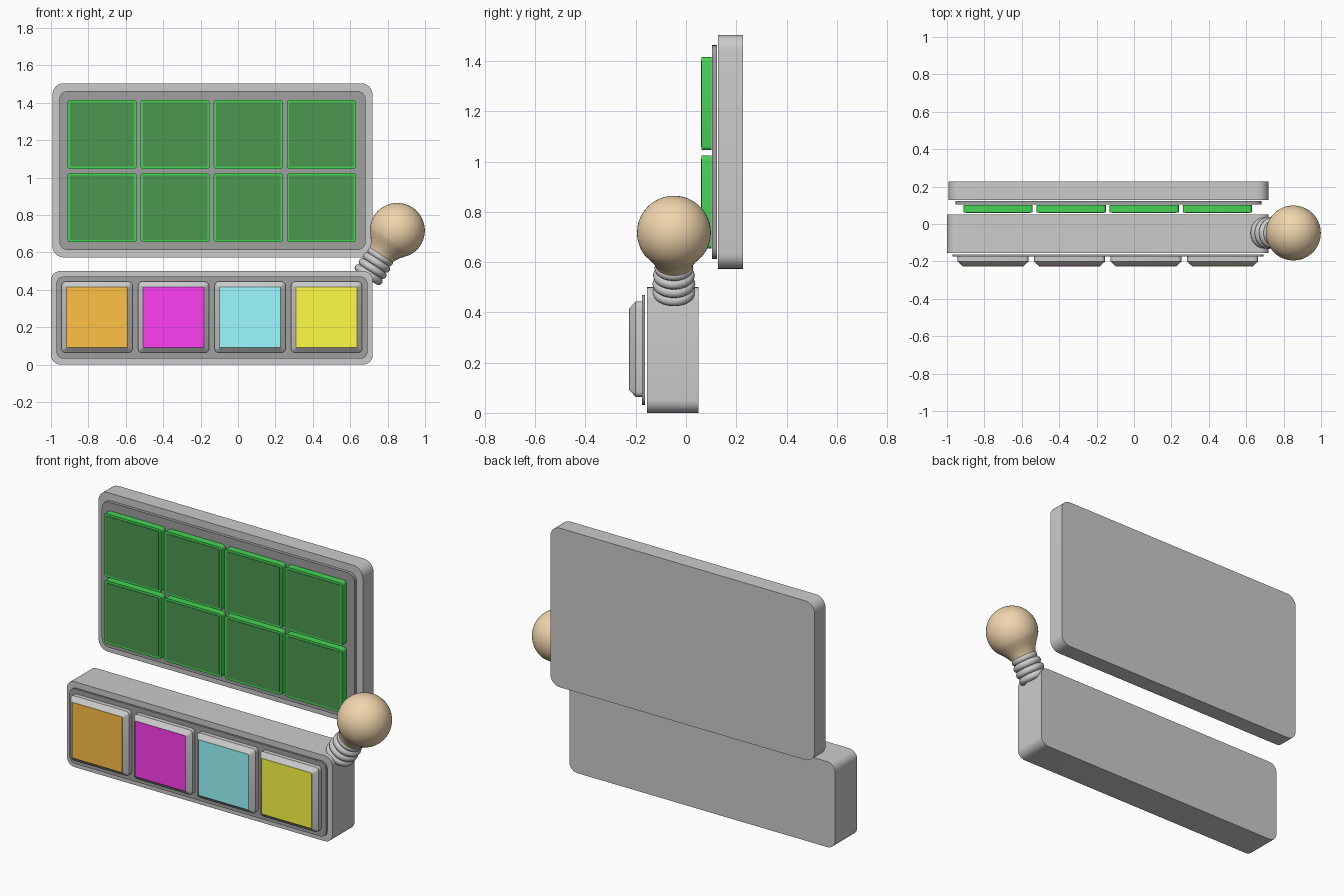
import bpy, bmesh, math
from mathutils import Vector, Matrix

if "Cube" in bpy.data.objects:
    bpy.data.objects.remove(bpy.data.objects["Cube"])

def material(name, rgb):
    m = bpy.data.materials.new(name)
    m.diffuse_color = (*rgb, 1)
    m.use_nodes = True
    m.node_tree.nodes["Principled BSDF"].inputs["Base Color"].default_value = m.diffuse_color
    return m

DARK = material("dark_grey", (0.35, 0.35, 0.35))
GREEN = material("green", (0.06, 0.66, 0.09))
DEEP_GREEN = material("deep_green", (0.07, 0.31, 0.08))
TAN = material("tan", (0.88, 0.67, 0.42))

def finish(name, bm, mat=None, angle=35):
    bmesh.ops.recalc_face_normals(bm, faces=bm.faces)
    me = bpy.data.meshes.new(name)
    bm.to_mesh(me)
    bm.free()
    ob = bpy.data.objects.new(name, me)
    bpy.context.collection.objects.link(ob)
    if mat:
        me.materials.append(mat)
    bpy.ops.object.select_all(action='DESELECT')
    ob.select_set(True)
    bpy.context.view_layer.objects.active = ob
    bpy.ops.object.shade_smooth_by_angle(angle=math.radians(angle))
    return ob

def slab(name, x0, x1, z0, z1, r, layers, mat=None, seg=6):
    """Rounded rectangle in xz, lofted through (y, inset) layers."""
    bm = bmesh.new()
    rings = []
    for y, inset in layers:
        rad = max(r - inset, 0.004)
        ring = []
        for k, (cx, cz) in enumerate([(x1 - inset - rad, z1 - inset - rad), (x0 + inset + rad, z1 - inset - rad),
                                      (x0 + inset + rad, z0 + inset + rad), (x1 - inset - rad, z0 + inset + rad)]):
            for i in range(seg + 1):
                a = math.pi / 2 * (k + i / seg)
                ring.append(bm.verts.new((cx + rad * math.cos(a), y, cz + rad * math.sin(a))))
        rings.append(ring)
    n = len(rings[0])
    for a, b in zip(rings, rings[1:]):
        for i in range(n):
            bm.faces.new((a[i], a[(i + 1) % n], b[(i + 1) % n], b[i]))
    bm.faces.new(rings[0])
    bm.faces.new(rings[-1])
    return finish(name, bm, mat)

def lathe(name, profile, matrix, mat=None, seg=48):
    """Revolve (radius, height) points about the local z axis."""
    bm = bmesh.new()
    vs = [bm.verts.new((r, 0, h)) for r, h in profile]
    es = [bm.edges.new(p) for p in zip(vs, vs[1:])]
    bmesh.ops.spin(bm, geom=vs + es, cent=(0, 0, 0), axis=(0, 0, 1),
                   angle=2 * math.pi, steps=seg, use_duplicate=False)
    bmesh.ops.remove_doubles(bm, verts=bm.verts, dist=1e-5)
    bm.transform(matrix)
    return finish(name, bm, mat, 50)

# Lower control box and its dark front panel
slab("control_box", -1, 0.72, 0, 0.5, 0.05, [(-0.155, 0), (0.05, 0)])
slab("control_panel", -0.97, 0.692, 0.032, 0.47, 0.035, [(-0.175, 0), (-0.163, 0)], DARK)

# Four chamfered buttons with coloured faces
colours = [("orange", (1, 0.54, 0.06)), ("magenta", (1, 0.05, 0.9)),
           ("cyan", (0.33, 0.97, 1)), ("yellow", (1, 0.98, 0.06))]
for i, (label, rgb) in enumerate(colours):
    x = -0.943 + i * 0.409
    slab(label + "_button", x, x + 0.379, 0.064, 0.443, 0.02,
         [(-0.173, 0), (-0.201, 0), (-0.225, 0.027)], seg=3)
    slab(label + "_button_face", x + 0.027, x + 0.352, 0.091, 0.416, 0.004,
         [(-0.224, 0), (-0.227, 0)], material(label, rgb), seg=1)

# Upper display case and its dark panel
slab("display_case", -0.992, 0.719, 0.573, 1.504, 0.06, [(0.127, 0), (0.227, 0)])
slab("display_panel", -0.955, 0.682, 0.612, 1.463, 0.045, [(0.104, 0), (0.123, 0)], DARK)

# Grid of green display tiles
for row in range(2):
    for col in range(4):
        x, z = -0.912 + col * 0.391, 0.654 + row * 0.391
        slab(f"display_tile_{row}_{col}", x, x + 0.37, z, z + 0.37, 0.015,
             [(0.102, 0), (0.062, 0)], GREEN, seg=3)
        slab(f"display_tile_face_{row}_{col}", x + 0.013, x + 0.357, z + 0.013, z + 0.357, 0.004,
             [(0.063, 0), (0.059, 0)], DEEP_GREEN, seg=1)

# Tilted bulb: round globe flowing into a neck
tilt = Matrix.Translation((0.852, -0.048, 0.717)) @ Matrix.Rotation(math.radians(33), 4, 'Y')
R = 0.147
globe = [(R * math.sin(math.radians(a)), R * math.cos(math.radians(a))) for a in range(0, 121, 6)]
globe[0] = (0, R)
globe += [(0.112, -0.092), (0.094, -0.116), (0.08, -0.138), (0.072, -0.158), (0.069, -0.175), (0, -0.175)]
lathe("bulb_globe", globe, tilt, TAN)

# Screw base: core and stacked rings
lathe("bulb_base_core", [(0, -0.15), (0.062, -0.15), (0.062, -0.295), (0, -0.295)], tilt)
for i, (major, h) in enumerate([(0.056, -0.168), (0.062, -0.204), (0.064, -0.243), (0.064, -0.282)]):
    ring = [(major + 0.021 * math.cos(a * math.pi / 6), h + 0.021 * math.sin(a * math.pi / 6))
            for a in range(13)]
    lathe(f"bulb_base_ring_{i + 1}", ring, tilt)
